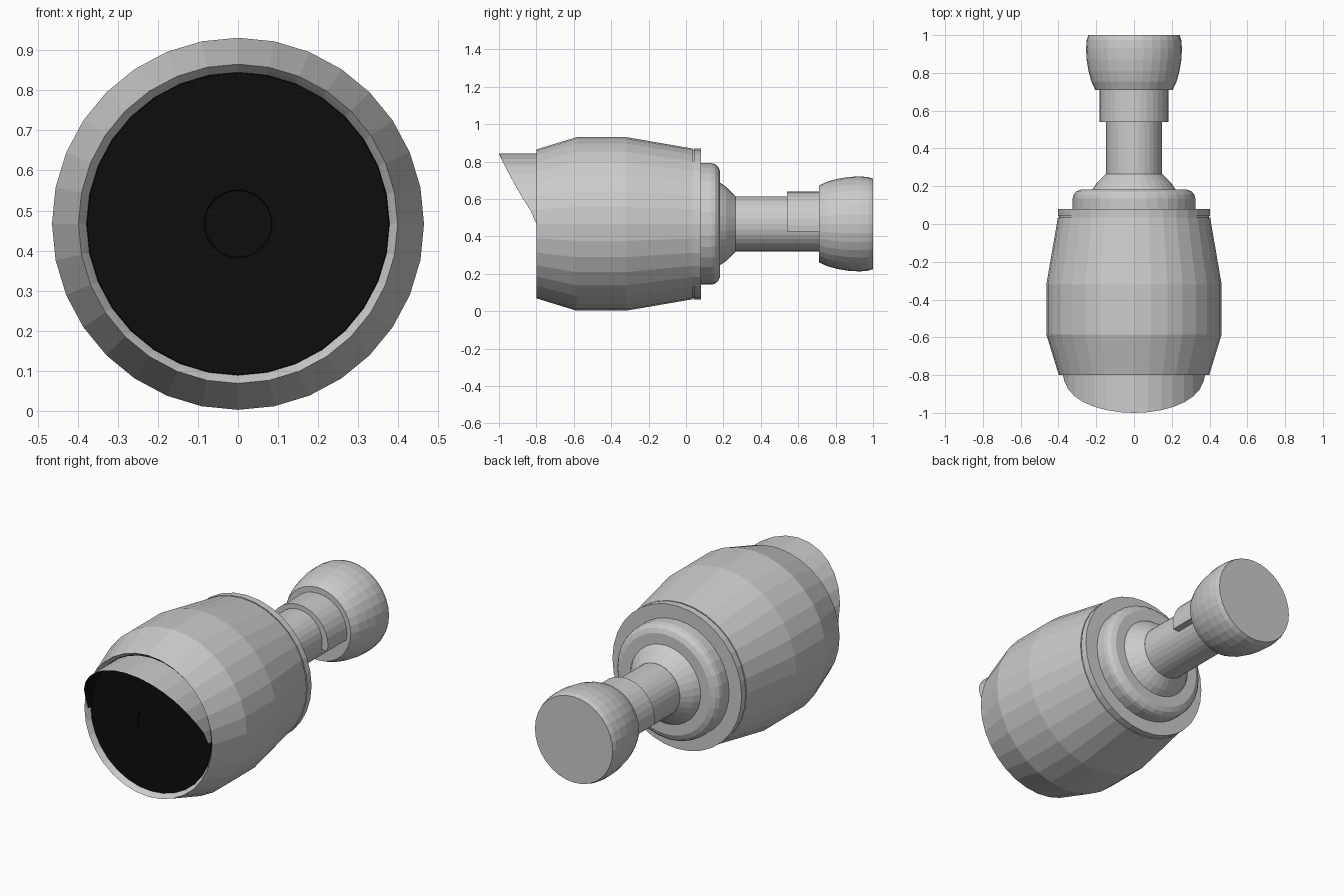
import bpy, bmesh, math

if "Cube" in bpy.data.objects:
    bpy.data.objects.remove(bpy.data.objects["Cube"])

AXIS_Z = 0.467   # height of the common axis
SIDES = 32

black = bpy.data.materials.new("black_glass")
black.diffuse_color = (0.004, 0.004, 0.004, 1)
black.use_nodes = True
black.node_tree.nodes["Principled BSDF"].inputs["Base Color"].default_value = black.diffuse_color
grey = bpy.data.materials.new("grey_shell")
grey.diffuse_color = (0.8, 0.8, 0.8, 1)
grey.use_nodes = True
grey.node_tree.nodes["Principled BSDF"].inputs["Base Color"].default_value = grey.diffuse_color


def finish(name, bm, mats=()):
    bmesh.ops.recalc_face_normals(bm, faces=bm.faces)
    me = bpy.data.meshes.new(name)
    bm.to_mesh(me)
    bm.free()
    ob = bpy.data.objects.new(name, me)
    bpy.context.collection.objects.link(ob)
    for m in mats:
        me.materials.append(m)
    return ob


def lathe(name, profile, caps=True, mats=()):
    """Spin (y, radius) points around the y axis; cap both ends."""
    bm = bmesh.new()
    rings = []
    for y, r in profile:
        rings.append([bm.verts.new((r * math.cos(a), y, AXIS_Z + r * math.sin(a)))
                      for a in (2 * math.pi * i / SIDES for i in range(SIDES))])
    for p, q in zip(rings, rings[1:]):
        for i in range(SIDES):
            j = (i + 1) % SIDES
            bm.faces.new((p[i], p[j], q[j], q[i]))
    if caps:
        bm.faces.new(rings[0])
        bm.faces.new(rings[-1])
    return finish(name, bm, mats)


# barrel-shaped housing with a shallow recess at the front
lathe("housing", [(-0.765, 0.376), (-0.785, 0.388), (-0.80, 0.398), (-0.585, 0.464),
                  (-0.32, 0.464), (0.035, 0.403)])
# rear flange, rounded back cap, conical neck
lathe("rear_flange", [(0.035, 0.398), (0.042, 0.398), (0.042, 0.403), (0.08, 0.403)])
lathe("back_cap", [(0.08, 0.325), (0.135, 0.325), (0.155, 0.32), (0.172, 0.305), (0.183, 0.28)])
lathe("neck", [(0.183, 0.22), (0.215, 0.198), (0.265, 0.148)])
# arm and wall mount
lathe("arm", [(0.265, 0.147), (0.71, 0.147)])
lathe("wall_mount", [(0.71, 0.205), (0.755, 0.226), (0.81, 0.241), (0.87, 0.251),
                     (0.93, 0.254), (0.975, 0.25), (1.0, 0.242)])

# black front glass with a small stepped lens
lathe("front_glass", [(-0.77, 0.378), (-0.775, 0.376), (-0.775, 0.085), (-0.765, 0.08),
                      (-0.765, 0.045), (-0.77, 0.04)], caps=True, mats=[black])

# half-round clamp over the arm, flat on its underside
bm = bmesh.new()
clamp_z, clamp_r = 0.457, 0.183
start = math.radians(-10)
ends = []
for y in (0.54, 0.715):
    ends.append([bm.verts.new((clamp_r * math.cos(a), y, clamp_z + clamp_r * math.sin(a)))
                 for a in (start + (math.pi - 2 * start) * i / 18 for i in range(19))])
n = len(ends[0])
for i in range(n):
    j = (i + 1) % n
    bm.faces.new((ends[0][i], ends[0][j], ends[1][j], ends[1][i]))
bm.faces.new(ends[0])
bm.faces.new(ends[1])
finish("arm_clamp", bm)

# sun visor: upper half tube with a sloped front edge, black underneath
for name, r, mat in (("visor", 0.376, grey), ("visor_lining", 0.373, black)):
    bm = bmesh.new()
    pairs = []
    for i in range(17):
        a = math.pi * i / 16
        x, z = r * math.cos(a), AXIS_Z + r * math.sin(a)
        t = max(0.0, (z - 0.5) / (AXIS_Z + r - 0.5))
        front = -0.80 - 0.2 * t ** 0.85
        pairs.append([bm.verts.new((x, y, z)) for y in (front, -0.77)])
    for p, q in zip(pairs, pairs[1:]):
        bm.faces.new((p[0], q[0], q[1], p[1]))
    finish(name, bm, [mat])
